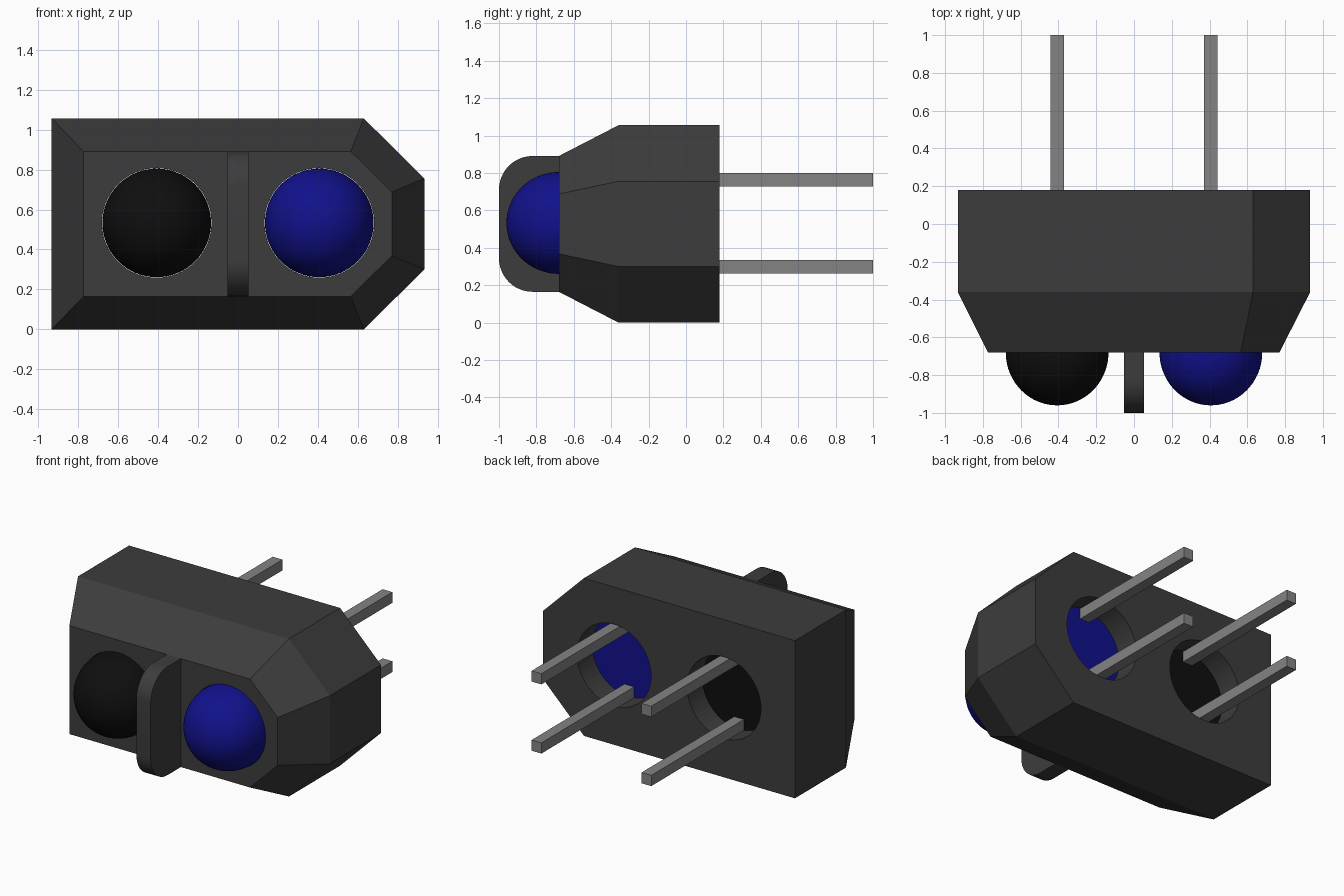
import bpy, bmesh, math
from mathutils import Vector

cube = bpy.data.objects.get("Cube")
if cube:
    bpy.data.objects.remove(cube, do_unlink=True)


def material(name, rgb):
    m = bpy.data.materials.new(name)
    m.use_nodes = True
    m.diffuse_color = (*rgb, 1)
    m.node_tree.nodes["Principled BSDF"].inputs["Base Color"].default_value = (*rgb, 1)
    return m


charcoal = material("charcoal plastic", (0.046, 0.046, 0.046))
black = material("black lens", (0.0045, 0.0045, 0.0045))
blue = material("blue lens", (0.0055, 0.0055, 0.26))
metal = material("grey metal", (0.23, 0.23, 0.23))


def loft(name, rings, mat, smooth=False):
    """Skin equal-length rings of points and cap both ends."""
    bm = bmesh.new()
    loops = [[bm.verts.new(p) for p in ring] for ring in rings]
    n = len(loops[0])
    for a, b in zip(loops, loops[1:]):
        for i in range(n):
            j = (i + 1) % n
            bm.faces.new((a[i], a[j], b[j], b[i]))
    bm.faces.new(loops[0])
    bm.faces.new(loops[-1])
    bmesh.ops.recalc_face_normals(bm, faces=bm.faces)
    mesh = bpy.data.meshes.new(name)
    bm.to_mesh(mesh)
    bm.free()
    mesh.materials.append(mat)
    ob = bpy.data.objects.new(name, mesh)
    bpy.context.collection.objects.link(ob)
    if smooth:
        bpy.ops.object.select_all(action='DESELECT')
        ob.select_set(True)
        bpy.context.view_layer.objects.active = ob
        bpy.ops.object.shade_smooth_by_angle(angle=math.radians(30))
    return ob


def circle(x, y, z, r, n=64):
    return [(x + r * math.cos(t), y, z + r * math.sin(t))
            for t in (2 * math.pi * i / n for i in range(n))]


MID = 0.528
FRONT, SHOULDER, BACK = -0.68, -0.36, 0.18
LENS_X, LENS_R = 0.407, 0.272


# Housing: box with one chamfered side, tapering to the front
def outline(y, left, top_end, side, half, side_half):
    return [(left, y, MID - half), (top_end, y, MID - half),
            (side, y, MID - side_half), (side, y, MID + side_half),
            (top_end, y, MID + half), (left, y, MID + half)]


wide = (-0.933, 0.63, 0.933, MID, 0.228)
narrow = (-0.773, 0.565, 0.77, 0.363, 0.16)
housing = loft("housing", [outline(FRONT, *narrow), outline(SHOULDER, *wide),
                           outline(BACK, *wide)], charcoal)

for side, mat, label in ((-1, black, "right"), (1, blue, "left")):
    x = side * LENS_X

    # Bore through the housing
    cutter = loft(label + "_bore_cutter",
                  [circle(x, -0.9, MID + 0.005, LENS_R + 0.002),
                   circle(x, 0.4, MID + 0.005, LENS_R + 0.002)], charcoal)
    cutter.hide_render = True
    cutter.hide_set(True)
    cutter.display_type = 'WIRE'
    cut = housing.modifiers.new(label + " bore", 'BOOLEAN')
    cut.operation = 'DIFFERENCE'
    cut.solver = 'EXACT'
    cut.object = cutter

    # Lens: flat-backed cylinder with a domed front
    rings = [circle(x, 0.02, MID + 0.005, LENS_R)]
    for k in range(20):
        t = k / 20 * math.pi / 2
        rings.append(circle(x, FRONT - 0.28 * math.sin(t), MID + 0.005,
                            LENS_R * math.cos(t)))
    rings.append(circle(x, FRONT - 0.28, MID + 0.005, 0.003))
    loft(label + "_lens", rings, mat, smooth=True)

    # Pins
    for z, level in ((0.30, "lower"), (0.763, "upper")):
        w = 0.036
        loft(f"{label}_{level}_pin",
             [[(x + a * w, y, z + b * w)
               for a, b in ((-1, -1), (1, -1), (1, 1), (-1, 1))]
              for y in (0.01, 1.0)], metal)

# Divider between the lenses, rounded at its front corners
R, HALF = 0.18, 0.363
profile = [(FRONT + 0.01, MID + HALF), (FRONT + 0.01, MID - HALF)]
for sign in (-1, 1):
    for k in range(13):
        t = k / 12 * math.pi / 2
        if sign > 0:
            t = math.pi / 2 - t
        profile.append((-1 + R - R * math.sin(t),
                        MID + sign * (HALF - R + R * math.cos(t))))
loft("divider", [[(x, y, z) for y, z in profile] for x in (-0.053, 0.053)],
     charcoal, smooth=True)
